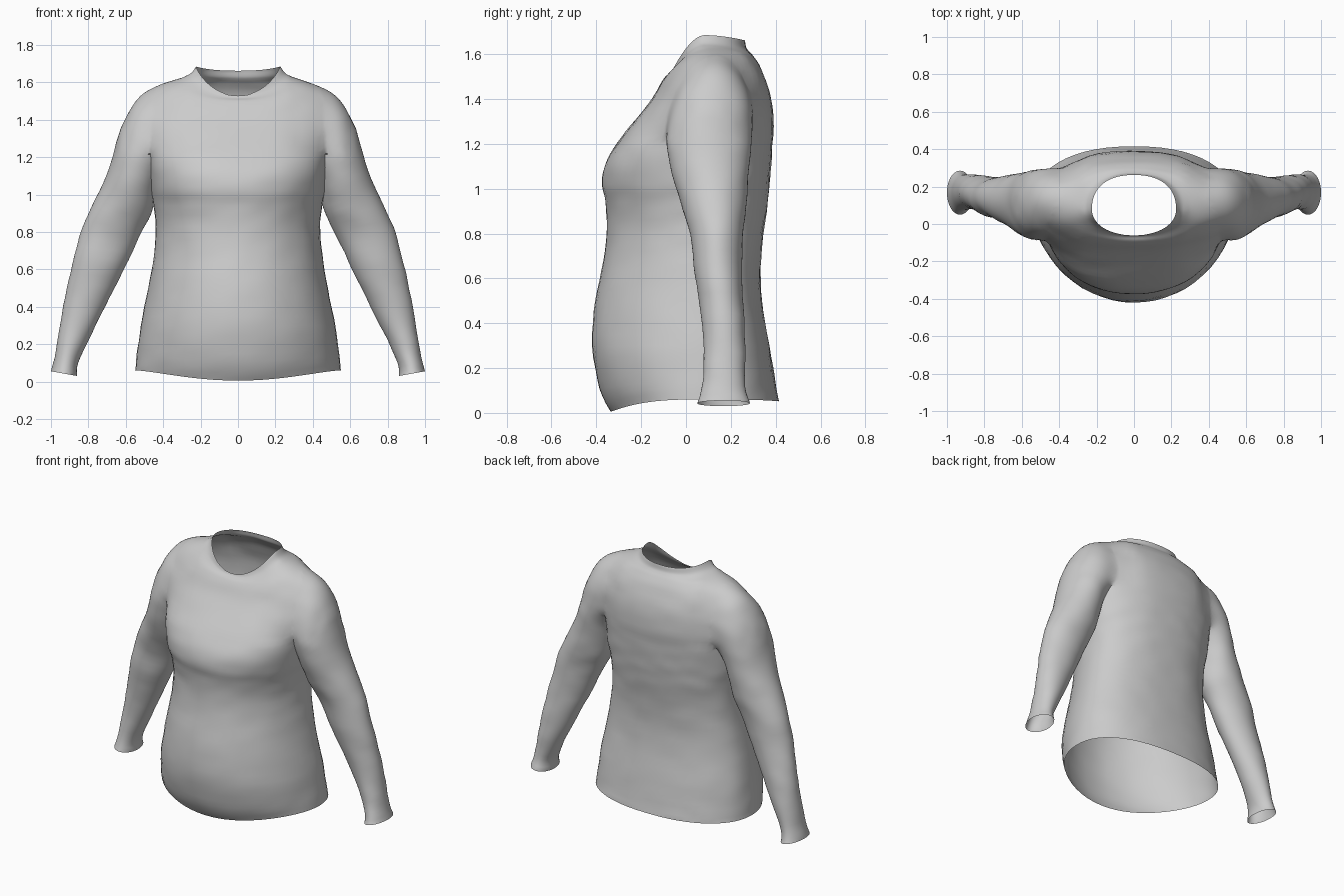
import bpy, bmesh, math
from mathutils import Vector, noise

cube = bpy.data.objects.get("Cube")
if cube:
    bpy.data.objects.remove(cube, do_unlink=True)

fabric = bpy.data.materials.new("grey fabric")
fabric.use_nodes = True
grey = (0.6, 0.6, 0.6, 1)
fabric.diffuse_color = grey
fabric.node_tree.nodes["Principled BSDF"].inputs["Base Color"].default_value = grey

SIDES, STEPS, CAP = 56, 4, 1


def refine(rows):
    """Catmull-Rom interpolation between section rows."""
    out = []
    for i in range(len(rows) - 1):
        quad = [rows[max(i - 1, 0)], rows[i], rows[i + 1], rows[min(i + 2, len(rows) - 1)]]
        for k in range(STEPS):
            t = k / STEPS
            out.append([b + 0.5 * t * (c - a + t * (2 * a - 5 * b + 4 * c - d + t * (3 * (b - c) + d - a)))
                        for a, b, c, d in zip(*quad)])
    return out + [rows[-1]]


def loft(name, rows, point):
    """Closed tube through the sections; end caps use the second slot."""
    bm = bmesh.new()
    rings = [[bm.verts.new(point(r, 2 * math.pi * i / SIDES)) for i in range(SIDES)]
             for r in refine(rows)]
    for low, high in zip(rings, rings[1:]):
        for i in range(SIDES):
            j = (i + 1) % SIDES
            bm.faces.new((low[i], low[j], high[j], high[i]))
    for ring in (rings[0], rings[-1]):
        hub = bm.verts.new(sum((v.co for v in ring), Vector()) / SIDES)
        for i in range(SIDES):
            bm.faces.new((ring[i], ring[(i + 1) % SIDES], hub)).material_index = CAP
    bmesh.ops.recalc_face_normals(bm, faces=bm.faces)
    mesh = bpy.data.meshes.new(name)
    bm.to_mesh(mesh)
    bm.free()
    mesh.materials.append(fabric)
    mesh.materials.append(fabric)
    obj = bpy.data.objects.new(name, mesh)
    bpy.context.collection.objects.link(obj)
    return obj


def torso_point(row, angle):
    """Squarish oval, boxiest at the chest, dipping towards hem and neckline."""
    width, front, back, height = row
    c, s = math.cos(angle), math.sin(angle)
    mid = 0.08
    dip = 0.055 * (max(0.4 - height, 0) / 0.34) ** 2
    dip += 0.155 * (max(height - 1.25, 0) / 0.435) ** 2
    if s > 0:
        edge, dip, power = back, dip * 0.15, 2.3
    else:
        edge, power = front, 2 + 0.65 * math.exp(-((height - 1.32) / 0.3) ** 2)
    return Vector((width * math.copysign(abs(c) ** (2 / power), c),
                   mid + abs(s) ** (2 / power) * (edge - mid),
                   height - dip * abs(s) ** (3 - 0.83 * height)))


# Torso sections, hem to neckline: half width, front y, back y, height at the sides
torso = loft("sweater", [
    (.55, -.335, .415, .06),
    (.54, -.385, .40, .14),
    (.52, -.42, .372, .30),
    (.48, -.405, .338, .50),
    (.45, -.368, .335, .68),
    (.44, -.352, .35, .83),
    (.45, -.36, .365, .94),
    (.465, -.374, .373, 1.02),
    (.475, -.36, .38, 1.11),
    (.485, -.31, .387, 1.2),
    (.50, -.225, .39, 1.31),
    (.50, -.15, .375, 1.43),
    (.455, -.11, .335, 1.545),
    (.38, -.088, .30, 1.605),
    (.29, -.073, .28, 1.63),
    (.25, -.065, .268, 1.65),
    (.225, -.06, .262, 1.685)], torso_point)

# Sleeve sections, cuff to shoulder: outer x/z, inner x/z, front y, back y
SLEEVE = [
    (1, .055, .86, .03, .05, .285),
    (.98, .13, .855, .10, .07, .265),
    (.955, .28, .80, .22, .08, .265),
    (.925, .45, .71, .40, .07, .26),
    (.885, .63, .61, .60, .04, .25),
    (.835, .82, .53, .77, .02, .255),
    (.76, .98, .465, .90, -.025, .27),
    (.695, 1.13, .435, 1.02, -.065, .28),
    (.65, 1.28, .41, 1.1, -.085, .29),
    (.605, 1.42, .37, 1.15, -.085, .30),
    (.525, 1.54, .32, 1.15, -.06, .30),
    (.42, 1.595, .27, 1.15, -.01, .27),
    (.3, 1.58, .2, 1.15, .03, .24)]


def sleeve_point(side):
    def point(row, angle):
        outer_x, outer_z, inner_x, inner_z, front, back = row
        c, s = math.cos(angle), math.sin(angle)
        return Vector((side * ((outer_x + inner_x) / 2 + (outer_x - inner_x) / 2 * c),
                       (front + back) / 2 + (back - front) / 2 * s,
                       (outer_z + inner_z) / 2 + (outer_z - inner_z) / 2 * c))
    return point


# Fuse both sleeves into the torso
bpy.context.view_layer.objects.active = torso
for side, label in ((1, "left"), (-1, "right")):
    sleeve = loft(label + "_sleeve", SLEEVE, sleeve_point(side))
    union = torso.modifiers.new("join", 'BOOLEAN')
    union.operation = 'UNION'
    union.solver = 'EXACT'
    union.object = sleeve
    bpy.ops.object.modifier_apply(modifier=union.name)
    bpy.data.objects.remove(sleeve, do_unlink=True)

# Open the neck, hem and cuffs
bm = bmesh.new()
bm.from_mesh(torso.data)
bmesh.ops.delete(bm, geom=[f for f in bm.faces if f.material_index == CAP], context='FACES')
bmesh.ops.remove_doubles(bm, verts=bm.verts, dist=0.003)
bmesh.ops.triangulate(bm, faces=[f for f in bm.faces if len(f.verts) > 4])

# Soften the shoulders and add faint folds
shoulder = [v for v in bm.verts
            if not v.is_boundary and 0.28 < abs(v.co.x) < 0.62 and v.co.z > 1.22]
for _ in range(14):
    bmesh.ops.smooth_vert(bm, verts=shoulder, factor=0.5,
                          use_axis_x=True, use_axis_y=True, use_axis_z=True)
bm.normal_update()
for v in bm.verts:
    if not v.is_boundary:
        fold = noise.noise(Vector((v.co.x * 8, v.co.y * 8, v.co.z * 13)))
        v.co += v.normal * fold * 0.004
bm.to_mesh(torso.data)
bm.free()
torso.data.materials.pop(index=CAP)

torso.select_set(True)
bpy.ops.object.shade_smooth_by_angle(angle=math.radians(50))
